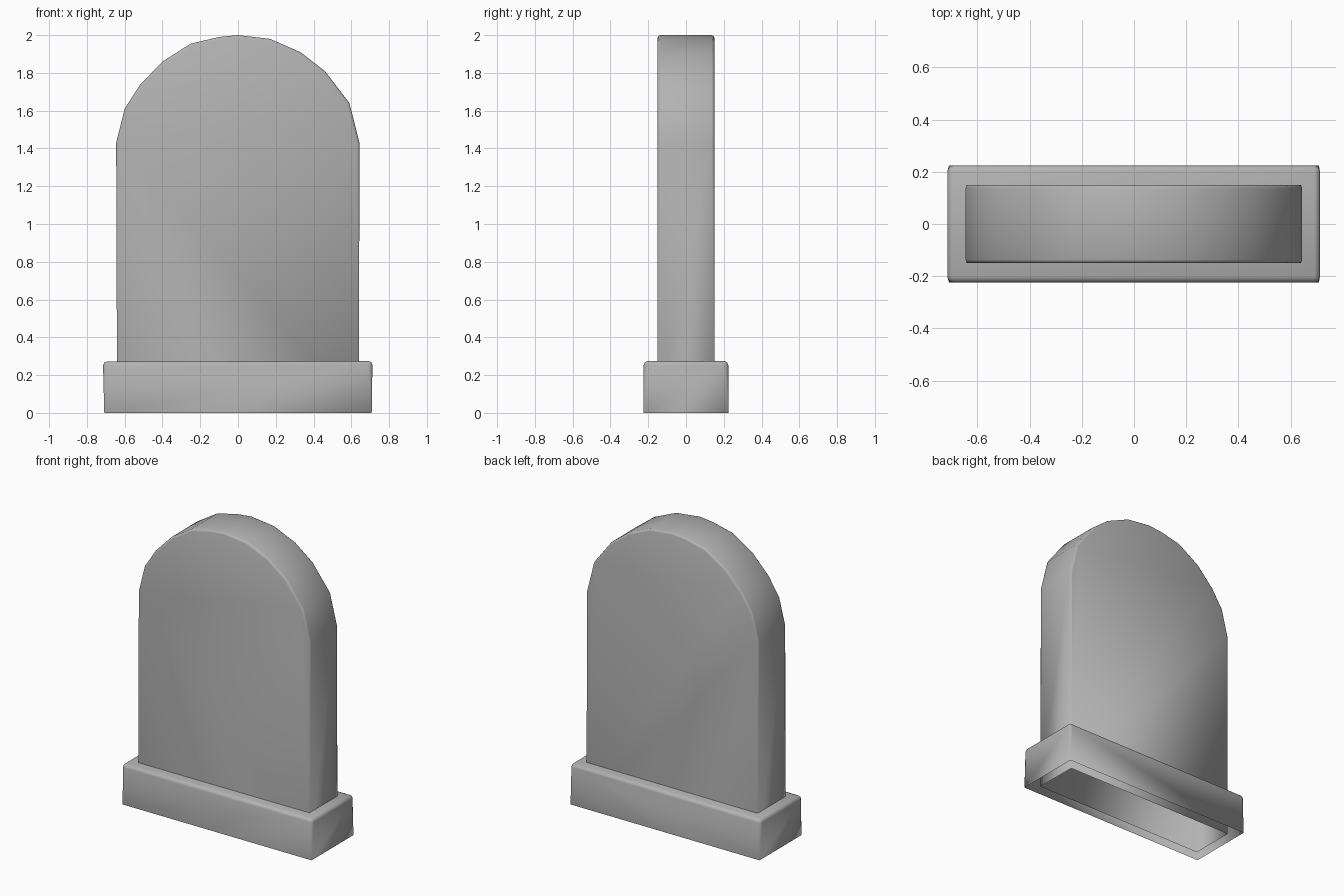
import bpy, bmesh, math

if "Cube" in bpy.data.objects:
    bpy.data.objects.remove(bpy.data.objects["Cube"])

stone = bpy.data.materials.new("grey_stone")
stone.diffuse_color = (0.45, 0.45, 0.45, 1)
stone.use_nodes = True
stone.node_tree.nodes["Principled BSDF"].inputs["Base Color"].default_value = stone.diffuse_color


def extrude_profile(bm, profile, half_depth):
    """Closed x-z profile swept through y from -half_depth to half_depth."""
    front = [bm.verts.new((x, -half_depth, z)) for x, z in profile]
    face = bm.faces.new(front)
    res = bmesh.ops.extrude_face_region(bm, geom=[face])
    for v in res["geom"]:
        if isinstance(v, bmesh.types.BMVert):
            v.co.y = half_depth
    bmesh.ops.recalc_face_normals(bm, faces=bm.faces)


def hollow_stone(name, profile, half_depth, radius, pick, foot_x):
    """Rounded block, open underneath, with rounding fading to sharp feet."""
    bm = bmesh.new()
    extrude_profile(bm, profile, half_depth)
    bottom = [f for f in bm.faces if all(v.co.z < 1e-4 for v in f.verts)]
    bmesh.ops.delete(bm, geom=bottom, context='FACES_ONLY')
    edges = [e for e in bm.edges if pick(e) and not e.is_boundary]
    bmesh.ops.bevel(bm, geom=edges, offset=radius, offset_type='OFFSET',
                    segments=2, profile=0.5, affect='EDGES', clamp_overlap=True)
    # pull the foot vertices into four sharp corners
    for v in bm.verts:
        if v.co.z < 1e-4:
            v.co = (math.copysign(foot_x, v.co.x), math.copysign(half_depth, v.co.y), 0)
    bmesh.ops.remove_doubles(bm, verts=bm.verts, dist=1e-4)
    bmesh.ops.recalc_face_normals(bm, faces=bm.faces)
    mesh = bpy.data.meshes.new(name)
    bm.to_mesh(mesh)
    bm.free()
    mesh.materials.append(stone)
    obj = bpy.data.objects.new(name, mesh)
    bpy.context.collection.objects.link(obj)
    bpy.ops.object.select_all(action='DESELECT')
    obj.select_set(True)
    bpy.context.view_layer.objects.active = obj
    bpy.ops.object.shade_smooth_by_angle(angle=math.radians(50))
    return obj


# Upright slab with a slightly uneven, hand-cut arch
arch = [(-0.64, 0), (0.64, 0), (0.643, 1.43), (0.59, 1.64), (0.46, 1.81),
        (0.33, 1.91), (0.17, 1.98), (0.0, 2.0), (-0.10, 1.99), (-0.25, 1.955),
        (-0.40, 1.86), (-0.52, 1.735), (-0.60, 1.61), (-0.645, 1.43)]
hollow_stone("headstone_slab", arch, 0.15, 0.014,
             lambda e: abs(e.verts[0].co.y - e.verts[1].co.y) < 1e-4, 0.64)

# Plinth around the foot, all top and corner edges softened
plinth = [(-0.708, 0), (0.708, 0), (0.712, 0.275), (-0.715, 0.272)]
hollow_stone("plinth", plinth, 0.224, 0.022, lambda e: True, 0.708)
